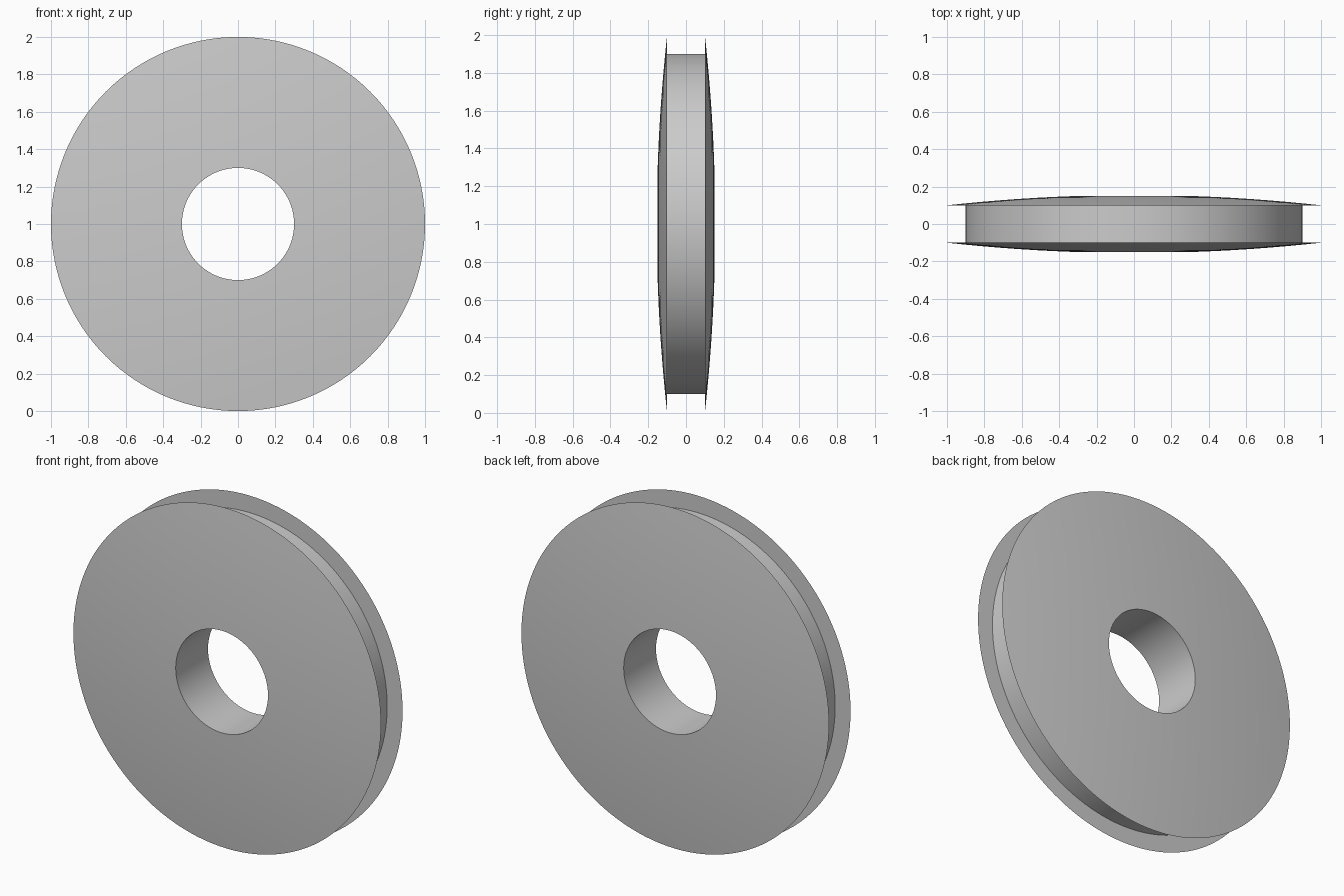
import bpy
import bmesh
from math import pi, radians
from mathutils import Matrix, Vector

default = bpy.data.objects.get("Cube")
if default:
    bpy.data.objects.remove(default)

HOLE, GROOVE, RIM = 0.3, 0.9, 1.0   # radii
HUB_Y, RIM_Y = 0.15, 0.1            # half thicknesses
SEGMENTS, STEPS = 128, 10

grey = bpy.data.materials.new("light grey")
grey.use_nodes = True
colour = (0.6, 0.6, 0.6, 1)
grey.diffuse_color = colour
grey.node_tree.nodes["Principled BSDF"].inputs["Base Color"].default_value = colour


def dome(r):
    """Half thickness of the gently domed side at radius r."""
    return HUB_Y - (HUB_Y - RIM_Y) * (r * r - HOLE ** 2) / (RIM ** 2 - HOLE ** 2)


# Half of the cross-section: bore edge, domed face, sharp rim, groove floor
radii = [HOLE + (RIM - HOLE) * i / STEPS for i in range(STEPS + 1)]
half = [(r, dome(r)) for r in radii] + [(GROOVE, RIM_Y)]
profile = half + [(r, -y) for r, y in reversed(half)]

# Spin the closed cross-section around the y axis
bm = bmesh.new()
rings = []
for s in range(SEGMENTS):
    turn = Matrix.Rotation(2 * pi * s / SEGMENTS, 3, 'Y')
    rings.append([bm.verts.new(turn @ Vector((r, y, 0))) for r, y in profile])
for s, ring in enumerate(rings):
    following = rings[(s + 1) % SEGMENTS]
    for i in range(len(profile)):
        j = (i + 1) % len(profile)
        bm.faces.new((ring[i], ring[j], following[j], following[i]))
bmesh.ops.recalc_face_normals(bm, faces=bm.faces)

mesh = bpy.data.meshes.new("grooved_wheel")
bm.to_mesh(mesh)
bm.free()
mesh.materials.append(grey)
wheel = bpy.data.objects.new("grooved_wheel", mesh)
wheel.location.z = RIM
bpy.context.collection.objects.link(wheel)

bpy.ops.object.select_all(action='DESELECT')
wheel.select_set(True)
bpy.context.view_layer.objects.active = wheel
bpy.ops.object.shade_smooth_by_angle(angle=radians(30))
